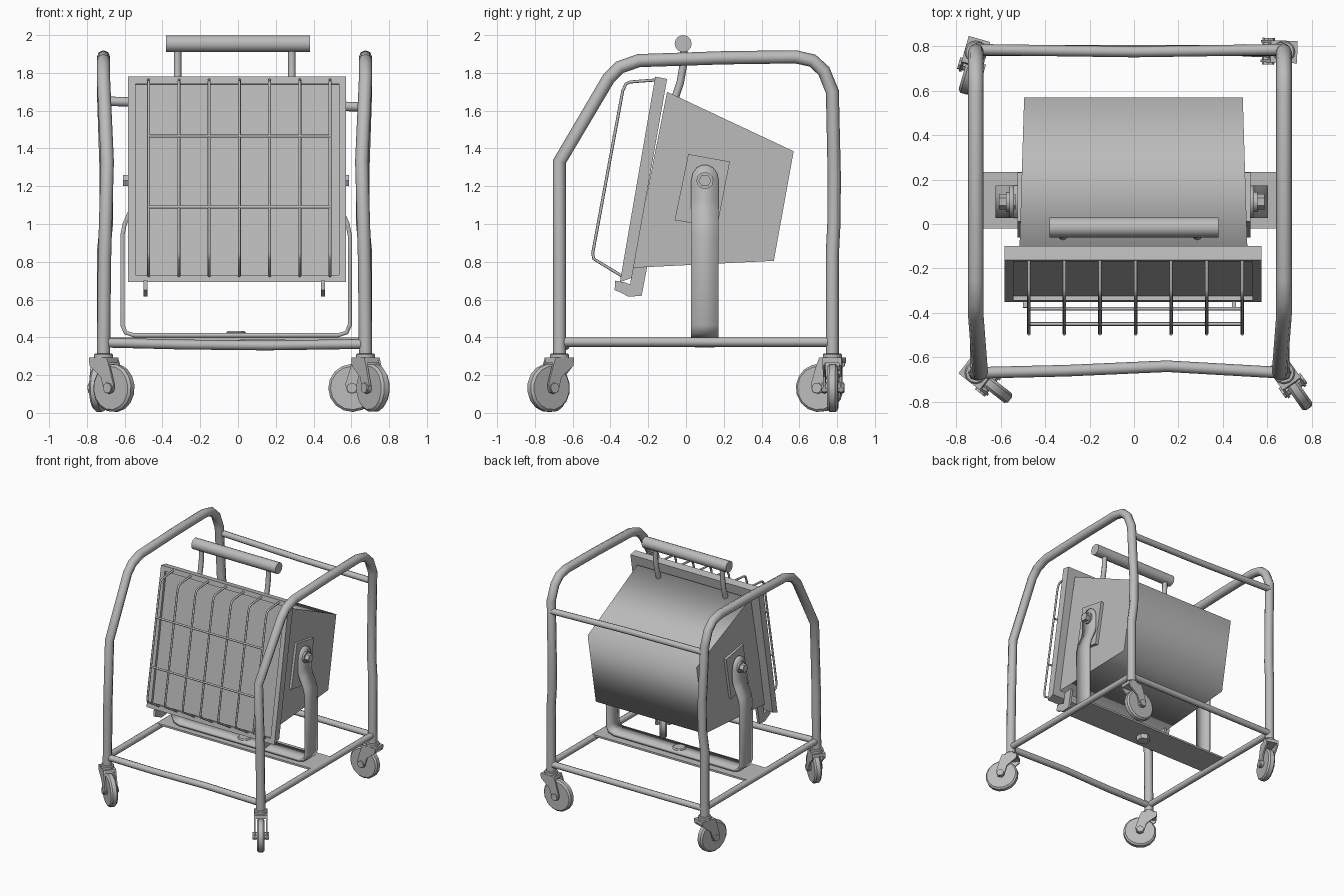
import bpy, bmesh, math
from mathutils import Vector, Matrix

if "Cube" in bpy.data.objects:
    bpy.data.objects.remove(bpy.data.objects["Cube"])

grey = bpy.data.materials.new("warm_grey_metal")
grey.use_nodes = True
grey.diffuse_color = (0.5, 0.5, 0.5, 1)
grey.node_tree.nodes["Principled BSDF"].inputs["Base Color"].default_value = (0.5, 0.5, 0.5, 1)


def add(name, mesh, angle=None):
    ob = bpy.data.objects.new(name, mesh)
    bpy.context.collection.objects.link(ob)
    mesh.materials.clear()
    mesh.materials.append(grey)
    if angle:
        bpy.ops.object.select_all(action='DESELECT')
        ob.select_set(True)
        bpy.context.view_layer.objects.active = ob
        bpy.ops.object.shade_smooth_by_angle(angle=math.radians(angle))
    return ob


def from_bm(name, bm, angle=None):
    bmesh.ops.recalc_face_normals(bm, faces=bm.faces[:])
    mesh = bpy.data.meshes.new(name)
    bm.to_mesh(mesh)
    bm.free()
    return add(name, mesh, angle)


def tube(name, pts, r):
    """Round tube swept along a path of points."""
    cu = bpy.data.curves.new(name, 'CURVE')
    cu.dimensions = '3D'
    cu.bevel_depth = r
    cu.bevel_resolution = 2
    cu.use_fill_caps = True
    sp = cu.splines.new('POLY')
    sp.points.add(len(pts) - 1)
    for p, co in zip(sp.points, pts):
        p.co = (*co, 1)
    tmp = bpy.data.objects.new(name + "_path", cu)
    bpy.context.collection.objects.link(tmp)
    bpy.context.view_layer.update()
    mesh = bpy.data.meshes.new_from_object(tmp.evaluated_get(bpy.context.evaluated_depsgraph_get()))
    bpy.data.objects.remove(tmp)
    return add(name, mesh, 60)


def prism_bm(profile, x0, x1):
    """Side profile of (y, z) points extruded from x0 to x1."""
    bm = bmesh.new()
    f = bm.faces.new([bm.verts.new((x0, y, z)) for y, z in profile])
    ext = bmesh.ops.extrude_face_region(bm, geom=[f])["geom"]
    bmesh.ops.translate(bm, vec=(x1 - x0, 0, 0), verts=[v for v in ext if isinstance(v, bmesh.types.BMVert)])
    bmesh.ops.recalc_face_normals(bm, faces=bm.faces[:])
    return bm


def cylinder(name, centre, axis, r, length, sides=12, bevel=0):
    bm = bmesh.new()
    bmesh.ops.create_cone(bm, cap_ends=True, segments=sides, radius1=r, radius2=r, depth=length)
    if bevel:
        rims = [e for e in bm.edges if abs(e.verts[0].co.z - e.verts[1].co.z) < 1e-4]
        bmesh.ops.bevel(bm, geom=rims, offset=bevel, segments=1, affect='EDGES')
    rot = Vector((0, 0, 1)).rotation_difference(Vector(axis)).to_matrix().to_4x4()
    bmesh.ops.transform(bm, matrix=Matrix.Translation(centre) @ rot, verts=bm.verts[:])
    return from_bm(name, bm, 35)


# Side hoops of the trolley frame: (x drift, y, z)
hoop = [(0, -.67, .29), (.005, -.67, .8), (.02, -.67, 1.33), (0, -.41, 1.77), (0, -.35, 1.83),
        (0, -.25, 1.865), (0, .2, 1.88), (0, .58, 1.885), (0, .67, 1.865), (0, .73, 1.81),
        (0, .775, 1.7), (.015, .785, 1.25), (.015, .783, 1.0), (0, .775, .85), (0, .775, .29)]
LEFT, RIGHT = .675, -.712
for side, x, s in (("left", LEFT, -1), ("right", RIGHT, 1)):
    tube(side + "_hoop", [(x + s * d, y, z) for d, y, z in hoop], .035)
    tube(side + "_lower_rail", [(x, -.67, .375), (x, .775, .375)], .025)

# Cross rails
tube("front_lower_rail", [(RIGHT, -.67, .372), (-.3, -.66, .362), (.15, -.64, .357), (LEFT, -.67, .365)], .026)
tube("rear_lower_rail", [(RIGHT, .78, .372), (LEFT, .78, .368)], .025)
tube("rear_upper_rail", [(RIGHT, .785, 1.65), (0, .775, 1.635), (LEFT, .785, 1.62)], .025)

# Mounting plate with its bolt
from_bm("mounting_plate", prism_bm([(-.02, .385), (.235, .385), (.235, .4), (-.02, .4)], RIGHT, LEFT))
cylinder("plate_bolt", (-.01, .1, .418), (0, 0, 1), .052, .03, 12, .008)
cylinder("plate_nut", (-.01, .1, .365), (0, 0, 1), .052, .04, 6)

# Yoke: one bent strip, rows of (offset, height, half width)
arm = [(.54, .411, .073), (.585, .425, .073), (.602, .465, .073), (.602, .94, .073), (.59, 1.0, .073),
       (.555, 1.08, .073), (.54, 1.13, .073), (.54, 1.23, .073), (.54, 1.27, .064), (.54, 1.298, .043), (.54, 1.312, .015)]
rows = [(-x, z, w) for x, z, w in reversed(arm)] + arm
bm = bmesh.new()
pairs = [[bm.verts.new((x - .01, .1 + s * w, z)) for s in (-1, 1)] for x, z, w in rows]
for a, b in zip(pairs, pairs[1:]):
    bm.faces.new((a[0], b[0], b[1], a[1]))
yoke = from_bm("yoke", bm, 35)
solid = yoke.modifiers.new("thickness", 'SOLIDIFY')
solid.thickness = .022
solid.offset = 0

# Lamp housing: tapered wedge, softly shaded around its shell
bm = prism_bm([(-.10, 1.70), (.57, 1.385), (.465, .805), (-.285, .768)], -.515, .51)
for v in bm.verts:
    if v.co.y > .3:
        v.co.x *= .96
for f in bm.faces:
    f.smooth = abs(f.normal.x) < .5
from_bm("lamp_housing", bm)

# Front bezel with sunken panel
bm = prism_bm([(-.163, 1.78), (-.10, 1.768), (-.287, .715), (-.35, .692)], -.582, .573)
front = min(bm.faces, key=lambda f: f.normal.y)
bmesh.ops.inset_region(bm, faces=[front], thickness=.055, depth=0)
bmesh.ops.inset_region(bm, faces=[front], thickness=.001, depth=-.02)
from_bm("front_bezel", bm)

# Pivot plates, washers and bolts on both sides
for side, s in (("left", 1), ("right", -1)):
    bm = prism_bm([(.012, 1.37), (.232, 1.33), (.165, .985), (-.06, 1.02)], s * .48, s * .525)
    from_bm(side + "_pivot_plate", bm)
    cylinder(side + "_pivot_washer", (s * .55 - .01, .1, 1.23), (1, 0, 0), .045, .03)
    cylinder(side + "_pivot_bolt", (s * .56 - .01, .1, 1.23), (1, 0, 0), .034, .075, 6)

# Feet under the bezel
foot = [(-.375, .7), (-.378, .65), (-.345, .637), (-.305, .615), (-.235, .62), (-.205, .775),
        (-.285, .775), (-.295, .68), (-.32, .69)]
for side, x in (("left", .45), ("right", -.49)):
    from_bm(side + "_foot", prism_bm(foot, x - .01, x + .01))

# Wire guard
wire = [(-.13, 1.765), (-.295, 1.752), (-.318, 1.742), (-.335, 1.705), (-.494, .845), (-.488, .815), (-.34, .725)]
for i in range(7):
    x = -.473 + i * .16
    tube("guard_wire_%d" % (i + 1), [(x, y, z) for y, z in wire], .008)
for i, (y, z) in enumerate([(-.381, 1.465), (-.45, 1.09)]):
    tube("guard_crossbar_%d" % (i + 1), [(-.473, y, z), (.487, y, z)], .008)

# Carry handle
cylinder("handle_grip", (0, -.015, 1.955), (1, 0, 0), .045, .76, 14)
for side, x in (("left", .285), ("right", -.32)):
    tube(side + "_handle_post", [(x, -.012, 1.93), (x, -.015, 1.84), (x, -.03, 1.75), (x, -.06, 1.66)], .02)


# Swivel casters, each trailing in its own direction
def caster(name, px, py, heading):
    d = Vector((math.cos(heading), math.sin(heading), 0))
    side = Vector((-d.y, d.x, 0))
    hub = Vector((px, py, .132)) + d * .07
    cylinder(name + "_collar", (px, py, .3), (0, 0, 1), .05, .03, 12, .006)
    cylinder(name + "_wheel", hub, side, .127, .055, 16, .012)
    cylinder(name + "_axle", hub, side, .028, .12, 8)
    turn = Matrix.Translation((px, py, 0)) @ Matrix.Rotation(heading - math.pi / 2, 4, 'Z')
    cheek = [(-.06, .29), (.06, .29), (.075, .25), (.105, .15), (.095, .11), (.07, .1), (.045, .11), (.02, .19), (-.055, .25)]
    crown = [(-.06, .265), (.065, .265), (.06, .292), (-.06, .292)]
    for part, prof, a, b in (("inner_cheek", cheek, -.05, -.038), ("outer_cheek", cheek, .038, .05), ("crown", crown, -.05, .05)):
        bm = prism_bm(prof, a, b)
        bmesh.ops.transform(bm, matrix=turn, verts=bm.verts[:])
        from_bm(name + "_" + part, bm)


for name, x, y, deg in (("front_left_caster", LEFT, -.67, -55), ("front_right_caster", RIGHT, -.67, -38),
                        ("rear_left_caster", LEFT, .775, 178), ("rear_right_caster", RIGHT, .775, -106)):
    caster(name, x, y, math.radians(deg))
